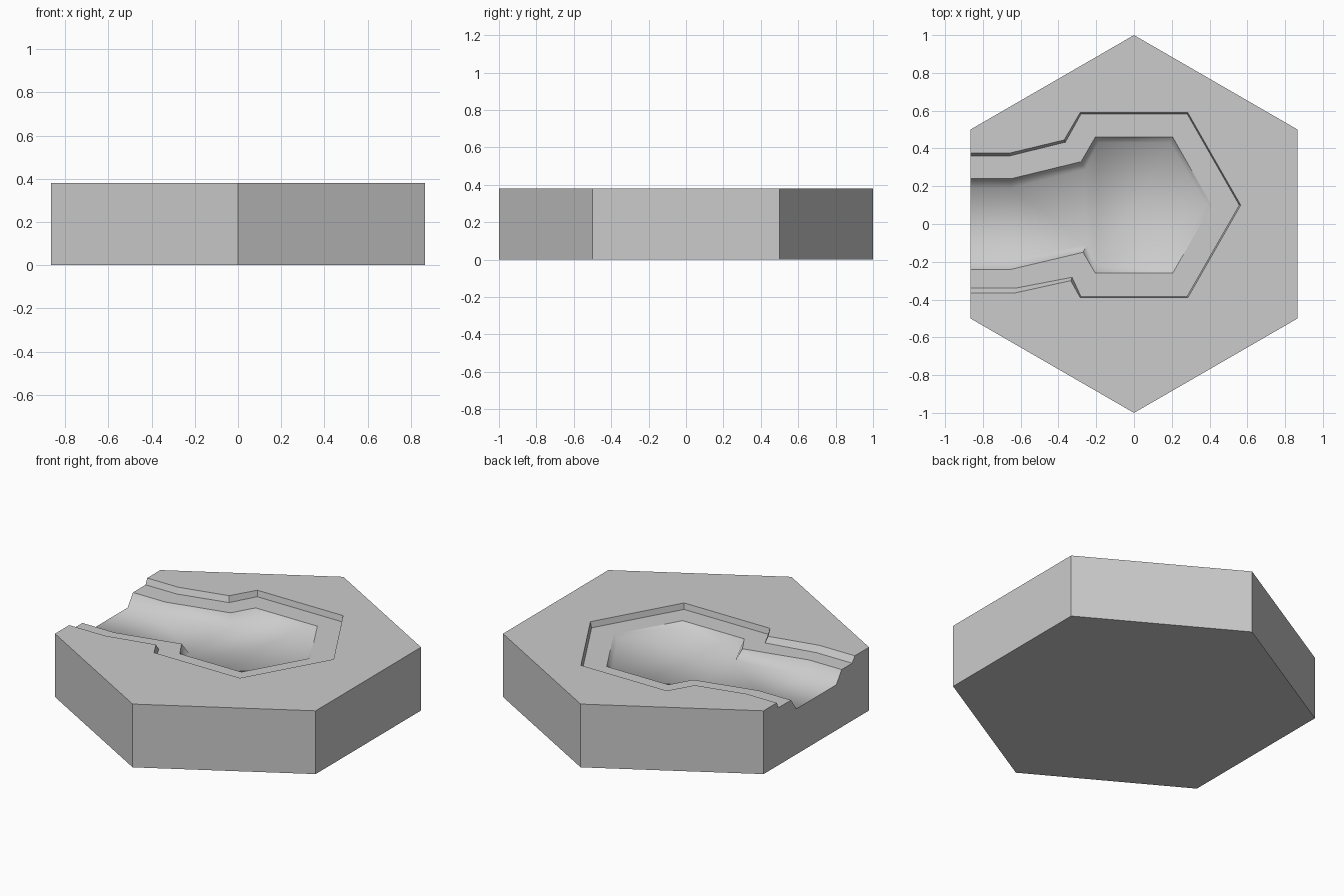
import bpy, bmesh, math

cube = bpy.data.objects.get("Cube")
if cube:
    bpy.data.objects.remove(cube)

TOP, LEDGE, EDGE_X = 0.38, 0.345, -0.866

# Shore outlines, each running from the channel mouth round the pool and back
bank_top = [(EDGE_X, .375), (-.66, .375), (-.37, .445), (-.285, .59), (.285, .59), (.565, .1),
            (.285, -.39), (-.285, -.39), (-.335, -.3), (-.63, -.365), (EDGE_X, -.365)]
bank_foot = [(EDGE_X, .36), (-.66, .36), (-.363, .433), (-.28, .583), (.281, .583), (.557, .1),
             (.281, -.383), (-.281, -.383), (-.328, -.282), (-.63, -.34), (EDGE_X, -.34)]
shore = [(EDGE_X, .24), (-.65, .24), (-.28, .33), (-.205, .46), (.205, .46), (.41, .1),
         (.205, -.26), (-.205, -.26), (-.27, -.15), (-.65, -.24), (EDGE_X, -.24)]
bed = [(EDGE_X, .19, .273), (-.65, .19, .273), (-.26, .29, .275), (-.19, .43, .273),
       (.19, .43, .32), (.385, .1, .33), (.19, -.22, .32), (-.19, -.22, .273),
       (-.25, -.11, .28), (-.65, -.19, .273), (EDGE_X, -.19, .273)]

stone = bpy.data.materials.new("stone_grey")
stone.use_nodes = True
colour = (0.6, 0.6, 0.6, 1)
stone.diffuse_color = colour
stone.node_tree.nodes["Principled BSDF"].inputs["Base Color"].default_value = colour

bm = bmesh.new()


def ring(points, z=None):
    return [bm.verts.new((p[0], p[1], p[2] if z is None else z)) for p in points]


def strip(a, b):
    return [bm.faces.new((a[i], a[i + 1], b[i + 1], b[i])) for i in range(len(a) - 1)]


# Hexagonal block, starting and ending at the channel side
angles = [math.radians(150 - 60 * i) for i in range(6)]
corners = [(math.cos(a), math.sin(a)) for a in angles]
upper, lower = ring(corners, TOP), ring(corners, 0)
rim, foot = ring(bank_top, TOP), ring(bank_foot, LEDGE)
edge, floor = ring(shore, LEDGE), ring(bed)

bm.faces.new(lower)
strip(upper, lower)
bm.faces.new(upper + rim[::-1])

# Channel mouth cut into the side face
rings = (rim, foot, edge, floor)
bm.faces.new([lower[0], lower[-1], upper[-1]] + [r[-1] for r in rings]
             + [r[0] for r in reversed(rings)] + [upper[0]])

# Bank, flat ledge, basin slopes
strip(rim, foot)
strip(foot, edge)
basin = strip(edge, floor)

# Channel bed and pool bed
for i in range(3):
    basin.append(bm.faces.new((floor[i], floor[i + 1], floor[9 - i], floor[10 - i])))
for i in range(3, 6):
    basin.append(bm.faces.new((floor[7], floor[i], floor[i + 1])))

bmesh.ops.recalc_face_normals(bm, faces=bm.faces[:])

# Basin is rounded by shading, the cut edges stay crisp
for f in basin:
    f.smooth = True
for e in bm.edges:
    e.smooth = e.calc_face_angle(0) < math.radians(60)

mesh = bpy.data.meshes.new("river_pool_tile")
bm.to_mesh(mesh)
bm.free()
mesh.materials.append(stone)
tile = bpy.data.objects.new("river_pool_tile", mesh)
bpy.context.collection.objects.link(tile)
